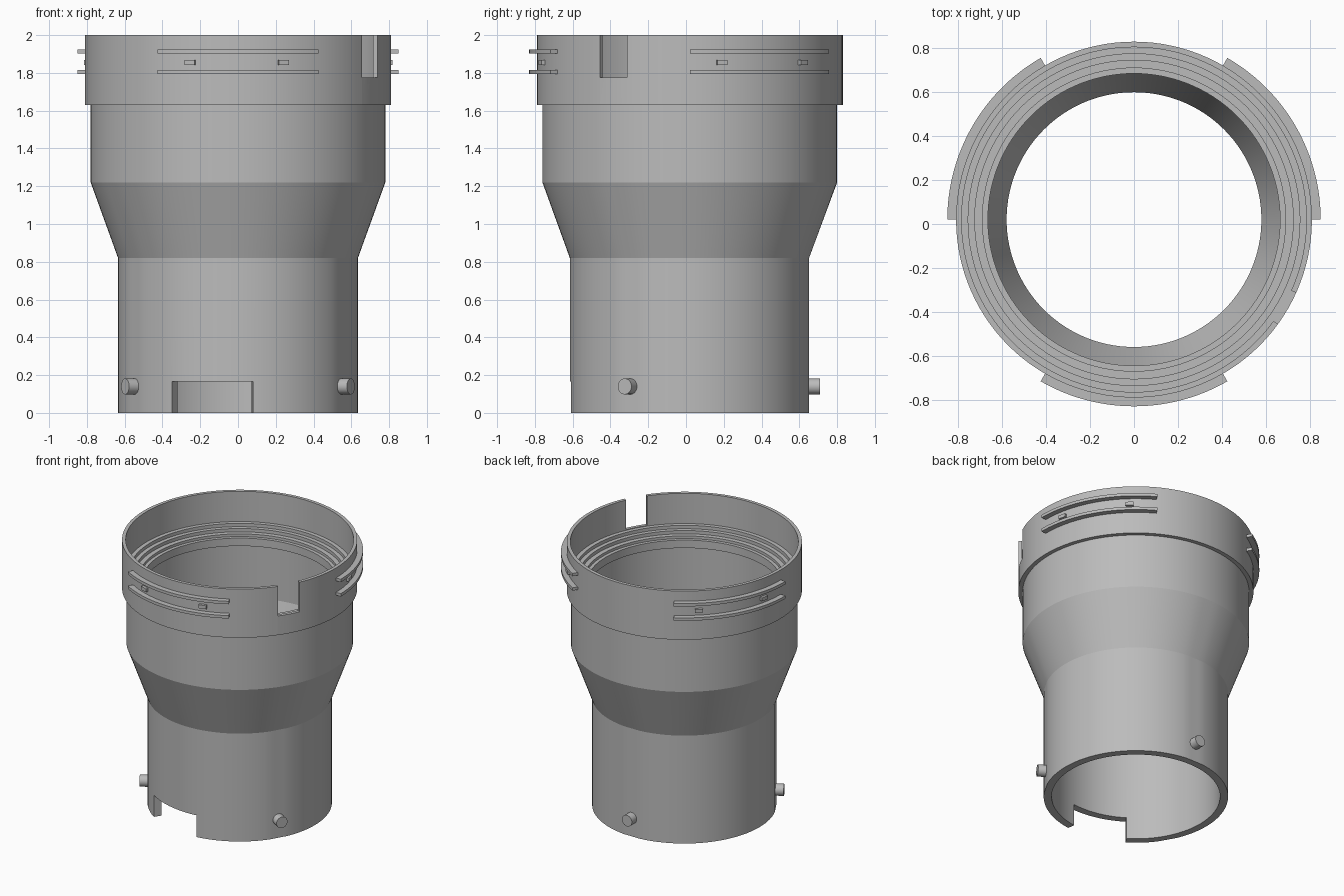
import bpy
import bmesh
from math import cos, sin, radians, pi
from mathutils import Matrix, Vector

cube = bpy.data.objects.get("Cube")
if cube:
    bpy.data.objects.remove(cube, do_unlink=True)

CY = 0.02                     # axis offset along y
PIN_ANGLES = (-30, 90, 210)

grey = bpy.data.materials.new("plain grey")
grey.use_nodes = True
colour = (0.5, 0.5, 0.5, 1)
grey.diffuse_color = colour
grey.node_tree.nodes["Principled BSDF"].inputs["Base Color"].default_value = colour


def finish(name, bm):
    bmesh.ops.recalc_face_normals(bm, faces=bm.faces)
    mesh = bpy.data.meshes.new(name)
    bm.to_mesh(mesh)
    bm.free()
    mesh.materials.append(grey)
    obj = bpy.data.objects.new(name, mesh)
    bpy.context.collection.objects.link(obj)
    return obj


def smooth(obj):
    bpy.ops.object.select_all(action="DESELECT")
    obj.select_set(True)
    bpy.context.view_layer.objects.active = obj
    bpy.ops.object.shade_smooth_by_angle(angle=radians(15))


def flatten(r, z, angle):
    """Cut a narrow flat above each pin on the lower outer wall."""
    if r > 0.63 and z < 0.9:
        for pin in PIN_ANGLES:
            d = abs((angle - pin + 180) % 360 - 180)
            if d < 6:
                return r * cos(radians(6)) / cos(radians(d))
    return r


def sweep(name, profile, start=0, end=360, steps=120, flats=False):
    """Turn a closed (radius, height) section about the axis."""
    full = end - start == 360
    bm = bmesh.new()
    rings = []
    for i in range(steps if full else steps + 1):
        a = start + (end - start) * i / steps
        ring = []
        for r, z in profile:
            if flats:
                r = flatten(r, z, a)
            ring.append(bm.verts.new((r * cos(radians(a)), CY + r * sin(radians(a)), z)))
        rings.append(ring)
    n = len(profile)
    for i in range(steps):
        p, q = rings[i], rings[(i + 1) % len(rings)]
        for j in range(n):
            k = (j + 1) % n
            bm.faces.new((p[j], p[k], q[k], q[j]))
    if not full:
        bm.faces.new(rings[0])
        bm.faces.new(rings[-1])
    return finish(name, bm)


def block(r0, r1, z0, z1):
    return [(r0, z0), (r1, z0), (r1, z1), (r0, z1)]


# Hollow body: outer wall upward, then rim and stepped seat inside
section = [
    (0.635, 0), (0.635, 0.82), (0.78, 1.22), (0.78, 1.63), (0.81, 1.63),
    (0.81, 2), (0.785, 2), (0.785, 1.77), (0.755, 1.77), (0.755, 1.745),
    (0.725, 1.745), (0.725, 1.72), (0.69, 1.72), (0.69, 1.70), (0.665, 1.70),
    (0.665, 1.64), (0.725, 1.64), (0.725, 1.22), (0.58, 0.82), (0.58, 0),
]
body = sweep("body", section, flats=True)

# Notches in the rim and in the foot
cutters = [
    sweep("rim_notch_cutter", block(0.77, 0.9, 1.775, 2.1), -36, -24.3, 6),
    sweep("foot_notch_cutter", block(0.5, 0.7, -0.1, 0.165), -123.5, -82.8, 14),
]
bpy.context.view_layer.objects.active = body
for cutter in cutters:
    cutter.hide_render = True
    mod = body.modifiers.new("notch", "BOOLEAN")
    mod.operation = "DIFFERENCE"
    mod.solver = "EXACT"
    mod.object = cutter
    bpy.ops.object.modifier_apply(modifier=mod.name)
for cutter in cutters:
    bpy.data.objects.remove(cutter, do_unlink=True)
smooth(body)

# Three pairs of thread ribs with two small stops between each pair
for i, start in enumerate((0, 120, 240), 1):
    for label, z in (("lower", 1.793), ("upper", 1.902)):
        smooth(sweep(f"{label}_rib_{i}", block(0.8, 0.85, z, z + 0.022),
                     start, start + 60, 24))
    for j, offset in enumerate((12, 47), 1):
        a = start + offset
        sweep(f"rib_stop_{i}_{j}", block(0.8, 0.83, 1.841, 1.867), a - 1.9, a + 1.9, 2)

# Round pins around the foot
for i, angle in enumerate(PIN_ANGLES, 1):
    bm = bmesh.new()
    bmesh.ops.create_cone(bm, cap_ends=True, segments=32, radius1=0.042,
                          radius2=0.042, depth=0.09)
    a = radians(angle)
    place = (Matrix.Translation(Vector((0.645 * cos(a), CY + 0.645 * sin(a), 0.14)))
             @ Matrix.Rotation(a, 4, "Z") @ Matrix.Rotation(pi / 2, 4, "Y"))
    bmesh.ops.transform(bm, matrix=place, verts=bm.verts)
    smooth(finish(f"pin_{i}", bm))
